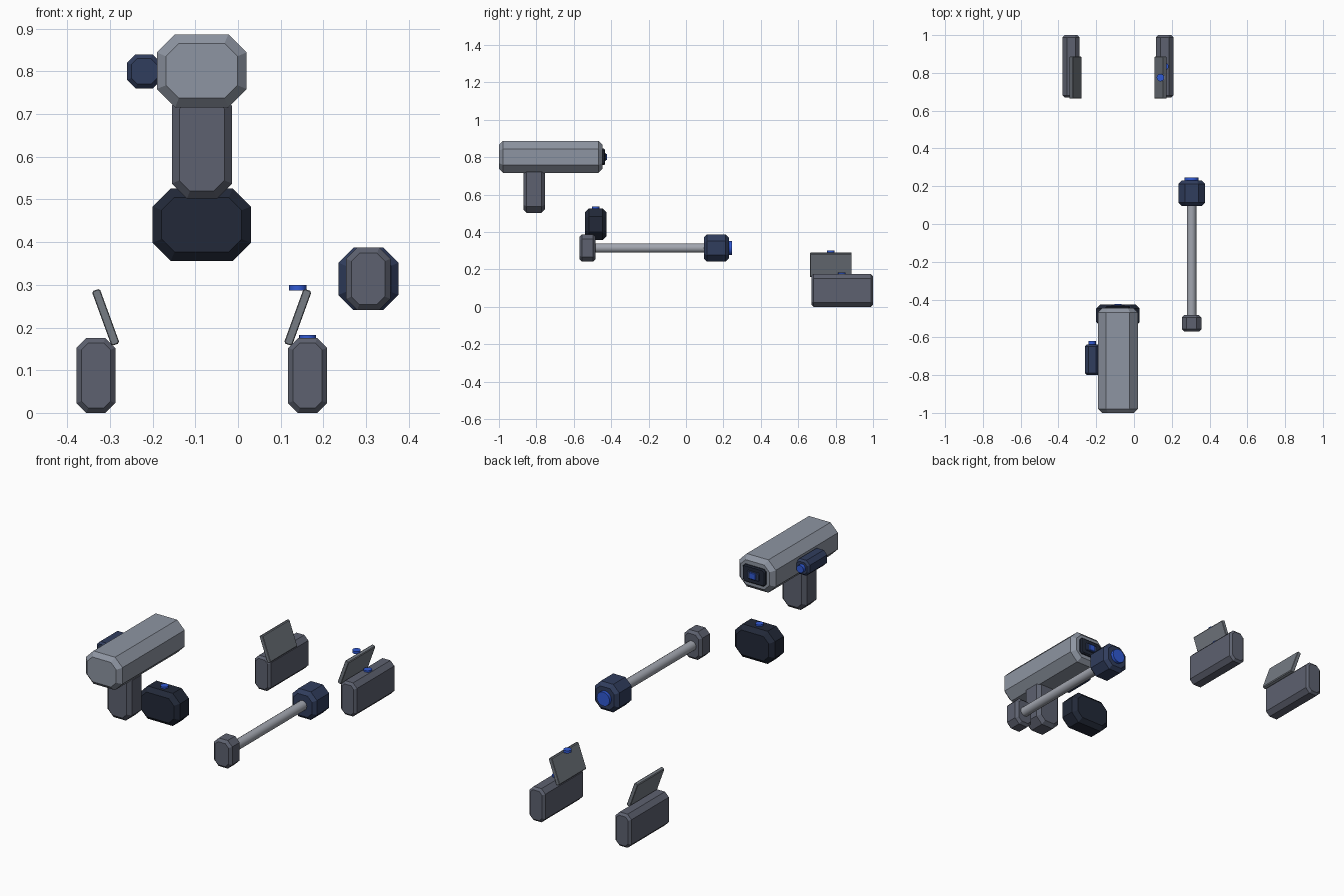
import bpy, bmesh, math
from mathutils import Matrix, Vector

if "Cube" in bpy.data.objects:
    bpy.data.objects.remove(bpy.data.objects["Cube"])


def mat(name, rgb):
    m = bpy.data.materials.new(name)
    m.diffuse_color = (*rgb, 1)
    m.use_nodes = True
    m.node_tree.nodes["Principled BSDF"].inputs["Base Color"].default_value = m.diffuse_color
    return m


LIGHT = mat("light_grey", (0.27, 0.30, 0.36))
GREY = mat("mid_grey", (0.11, 0.12, 0.16))
PLATE = mat("plate_grey", (0.18, 0.20, 0.23))
ROD = mat("rod_grey", (0.36, 0.38, 0.43))
BLACK = mat("near_black", (0.016, 0.022, 0.040))
NAVY = mat("navy", (0.030, 0.047, 0.11))
BLUE = mat("bright_blue", (0.03, 0.10, 0.65))


def finish(name, bm, material):
    bmesh.ops.recalc_face_normals(bm, faces=bm.faces)
    me = bpy.data.meshes.new(name)
    bm.to_mesh(me)
    bm.free()
    ob = bpy.data.objects.new(name, me)
    bpy.context.collection.objects.link(ob)
    me.materials.append(material)
    return ob


def block(name, x, y, z, material, chamfer=0.25, tilt=0):
    """Octagonal block running along y, with chamfered ends; x, y, z are (min, max)."""
    hx, hz = (x[1] - x[0]) / 2, (z[1] - z[0]) / 2
    c = chamfer * 2 * min(hx, hz)
    e = c / 2
    mid = Vector(((x[0] + x[1]) / 2, 0, (z[0] + z[1]) / 2))
    bm = bmesh.new()
    rings = []
    for yy, inset in ((y[0], e), (y[0] + e, 0), (y[1] - e, 0), (y[1], e)):
        a, b, k = hx - inset, hz - inset, c - 0.586 * inset
        pts = [(a, b - k), (a - k, b), (k - a, b), (-a, b - k),
               (-a, k - b), (k - a, -b), (a - k, -b), (a, k - b)]
        rot = Matrix.Rotation(tilt, 3, 'Y')
        rings.append([bm.verts.new(rot @ Vector((px, yy, pz)) + mid) for px, pz in pts])
    for r, s in zip(rings, rings[1:]):
        for i in range(8):
            j = (i + 1) % 8
            bm.faces.new((r[i], r[j], s[j], s[i]))
    bm.faces.new(rings[0])
    bm.faces.new(rings[-1])
    return finish(name, bm, material)


def cyl(name, center, r, depth, material, axis='Z', sides=16):
    bm = bmesh.new()
    m = Matrix.Translation(center)
    if axis == 'Y':
        m = m @ Matrix.Rotation(math.pi / 2, 4, 'X')
    bmesh.ops.create_cone(bm, cap_ends=True, segments=sides, radius1=r, radius2=r,
                          depth=depth, matrix=m)
    ob = finish(name, bm, material)
    for p in ob.data.polygons:
        p.use_smooth = len(p.vertices) == 4
    bpy.context.view_layer.objects.active = ob
    ob.select_set(True)
    bpy.ops.object.shade_smooth_by_angle(angle=math.radians(35))
    ob.select_set(False)
    return ob


# Main body with handle
CX = -0.085
block("main_body", (-0.19, 0.02), (-1.0, -0.446), (0.716, 0.887), LIGHT)
block("handle", (-0.155, -0.014), (-0.87, -0.755), (0.502, 0.755), GREY)

# Lens on the rear end of the body
block("lens_frame", (CX - 0.065, CX + 0.065), (-0.47, -0.434), (0.757, 0.845), BLACK, 0.12)
block("lens_step", (CX - 0.035, CX + 0.035), (-0.45, -0.428), (0.78, 0.822), NAVY, 0.12)
block("lens_light", (CX - 0.018, CX + 0.018), (-0.44, -0.423), (0.784, 0.818), BLUE, 0.12)

# Side pod
block("side_pod", (-0.26, -0.18), (-0.80, -0.638), (0.76, 0.84), NAVY)
cyl("side_pod_button", (-0.222, -0.635, 0.80), 0.02, 0.03, BLUE, 'Y')

# Battery block
block("battery_block", (-0.20, 0.03), (-0.54, -0.425), (0.356, 0.526), BLACK)
cyl("battery_button", (CX, -0.483, 0.525), 0.02, 0.02, BLUE)

# Rod with end blocks
RX, RZ = 0.305, 0.314
cyl("rod", (RX, -0.19, RZ), 0.025, 0.62, ROD, 'Y')
block("rod_front_block", (0.253, 0.357), (-0.57, -0.483), (0.241, 0.387), GREY)
block("rod_rear_block", (0.235, 0.376), (0.095, 0.23), (0.241, 0.387), NAVY)
cyl("rod_rear_light", (RX, 0.23, RZ), 0.037, 0.032, BLUE, 'Y')

# Pair of standing blocks with tilted plates, mirrored about the body's centre line
for side, s in (("left", -1), ("right", 1)):
    fx, px = CX + s * 0.248, CX + s * 0.225
    block(f"{side}_foot", (fx - 0.0455, fx + 0.0455), (0.67, 1.0), (0.0, 0.175), GREY)
    block(f"{side}_plate", (px - 0.01, px + 0.01), (0.664, 0.886), (0.156, 0.292), PLATE,
          0.2, s * math.radians(20))

# Buttons on the right foot
cyl("foot_button", (0.163, 0.834, 0.174), 0.02, 0.018, BLUE)
cyl("plate_button", (0.14, 0.775, 0.293), 0.02, 0.013, BLUE)
